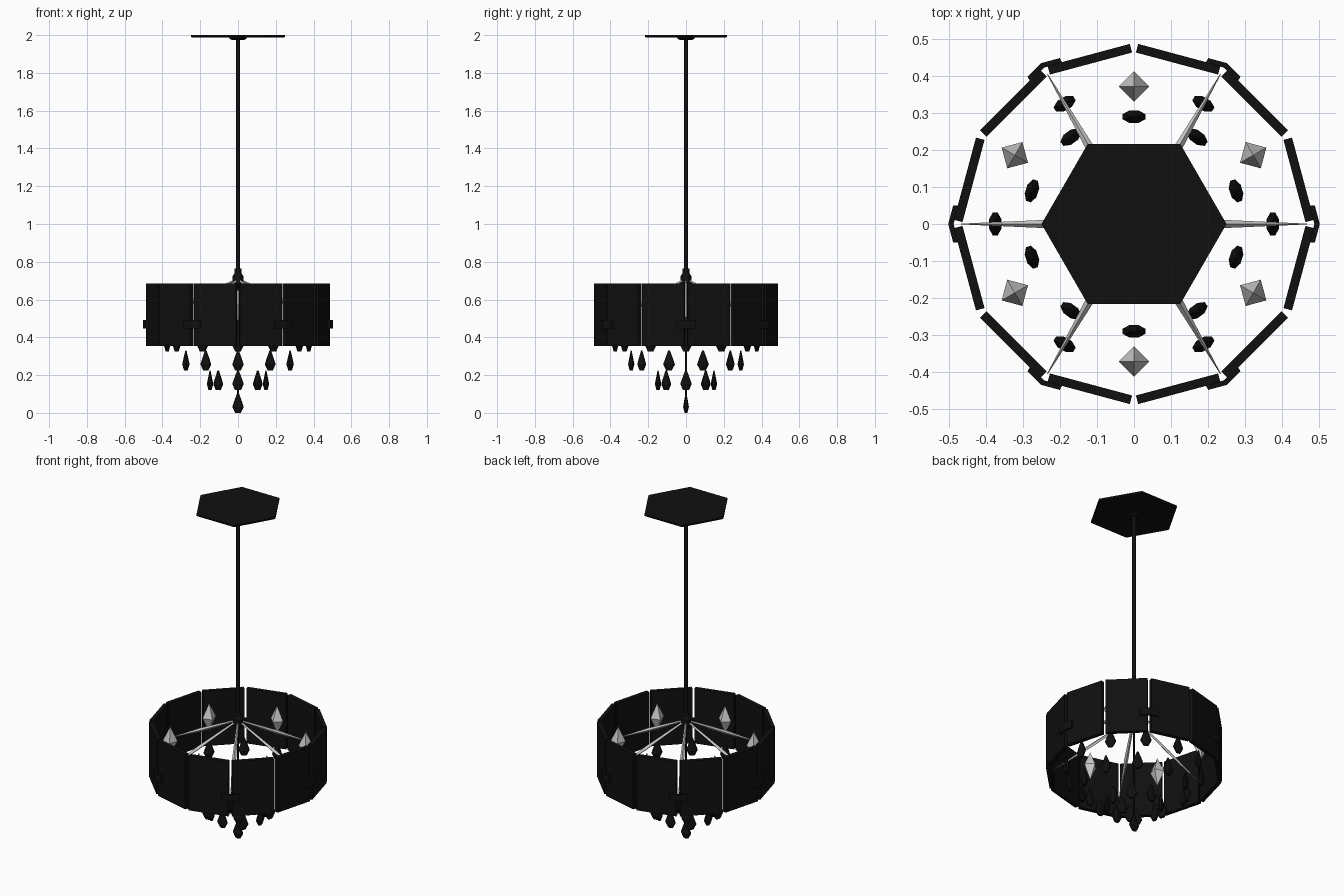
import bpy, bmesh
from math import cos, sin, pi, tan, radians
from mathutils import Matrix, Vector

if "Cube" in bpy.data.objects:
    bpy.data.objects.remove(bpy.data.objects["Cube"], do_unlink=True)


def material(name, rgb):
    m = bpy.data.materials.new(name)
    m.use_nodes = True
    m.diffuse_color = (*rgb, 1)
    m.node_tree.nodes["Principled BSDF"].inputs["Base Color"].default_value = (*rgb, 1)
    return m


black = material("matte_black", (0.005, 0.005, 0.005))
silver = material("silver", (0.58, 0.58, 0.58))


def make(name, bm, mat, matrix=Matrix()):
    bmesh.ops.remove_doubles(bm, verts=bm.verts, dist=1e-5)
    bmesh.ops.recalc_face_normals(bm, faces=bm.faces)
    mesh = bpy.data.meshes.new(name)
    bm.to_mesh(mesh)
    bm.free()
    mesh.materials.append(mat)
    ob = bpy.data.objects.new(name, mesh)
    ob.matrix_world = matrix
    bpy.context.collection.objects.link(ob)
    return ob


def loft(name, rings, sides, mat, matrix=Matrix(), turn=0.0, flat=1.0):
    """Stack polygon rings given as (radius, height); flat squashes the depth."""
    bm = bmesh.new()
    loops = []
    for r, z in rings:
        angles = [turn + 2 * pi * i / sides for i in range(sides)]
        loops.append([bm.verts.new((r * cos(a), r * flat * sin(a), z)) for a in angles])
    for lo, hi in zip(loops, loops[1:]):
        for i in range(sides):
            j = (i + 1) % sides
            bm.faces.new((lo[i], lo[j], hi[j], hi[i]))
    bm.faces.new(loops[0])
    bm.faces.new(loops[-1])
    return make(name, bm, mat, matrix)


def box(name, size, matrix, mat):
    bm = bmesh.new()
    bmesh.ops.create_cube(bm, size=1)
    bmesh.ops.scale(bm, verts=bm.verts, vec=size)
    return make(name, bm, mat, matrix)


def around(angle, radius, z):
    return Matrix.Rotation(angle, 4, 'Z') @ Matrix.Translation((radius, 0, z))


# Ceiling plate, hanging rod and hub
loft("ceiling_plate", [(0.245, 1.987), (0.25, 1.992), (0.25, 2.0)], 6, black)
loft("plate_collar", [(0.03, 1.974), (0.045, 1.981), (0.045, 1.988)], 12, black)
loft("hanging_rod", [(0.011, 0.74), (0.011, 1.98)], 12, black)
loft("hub", [(0.012, 0.66), (0.028, 0.68), (0.028, 0.725), (0.018, 0.74), (0.018, 0.765)], 12, black)
loft("lower_rod", [(0.006, 0.09), (0.006, 0.67)], 8, black)

# Twelve flat shade panels
for i in range(12):
    box(f"shade_panel_{i + 1}", (0.024, 0.23, 0.33), around(radians(15 + 30 * i), 0.461, 0.52), black)

# Six bent clips that bridge neighbouring panels, and six tapered arms
for i in range(6):
    a = i * pi / 3
    bm = bmesh.new()
    inner, outer, half, t = 0.471, 0.485, 0.052, tan(radians(15))
    for side in (-1, 1):
        spin = Matrix.Rotation(a + side * radians(15), 4, 'Z')
        section = [(r, -side * w) for r, w in ((inner, inner * t), (outer, outer * t),
                                               (outer, outer * t - half), (inner, inner * t - half))]
        lo = [bm.verts.new(spin @ Vector((x, y, 0.448))) for x, y in section]
        hi = [bm.verts.new(spin @ Vector((x, y, 0.492))) for x, y in section]
        bm.faces.new(lo)
        bm.faces.new(hi)
        for j in range(1, 4):
            k = (j + 1) % 4
            bm.faces.new((lo[j], lo[k], hi[k], hi[j]))
    make(f"panel_clip_{i + 1}", bm, black)

    start, end = Vector((0.02, 0, 0.7)), Vector((0.468, 0, 0.475))
    direction = end - start
    length = direction.length
    place = (Matrix.Rotation(a, 4, 'Z') @ Matrix.Translation(start)
             @ direction.to_track_quat('Z', 'Y').to_matrix().to_4x4())
    loft(f"arm_{i + 1}", [(0.006, 0), (0.011, length * 0.5), (0.001, length)], 4, silver, place)

# Large silver crystals inside the shade
for i in range(6):
    loft(f"silver_crystal_{i + 1}", [(0.0005, -0.085), (0.041, 0), (0.0005, 0.085)], 4, silver,
         around(radians(30 + 60 * i), 0.372, 0.57))

# Flattened black drops in tiers, broad side facing outwards
drop = [(0.016, 0), (0.033, 0.032), (0.022, 0.062), (0.005, 0.105)]
tiers = [("outer_drop", 12, 0, 0.375, 0.325), ("middle_drop", 10, 18, 0.29, 0.225),
         ("inner_drop", 8, 0, 0.148, 0.12)]
quarter = Matrix.Rotation(pi / 2, 4, 'Z')
for name, count, offset, radius, z in tiers:
    for i in range(count):
        place = around(radians(offset) + 2 * pi * i / count, radius, z) @ quarter
        loft(f"{name}_{i + 1}", drop, 8, black, place, turn=pi / 8, flat=0.55)
loft("centre_drop", drop, 8, black, turn=pi / 8, flat=0.5)
